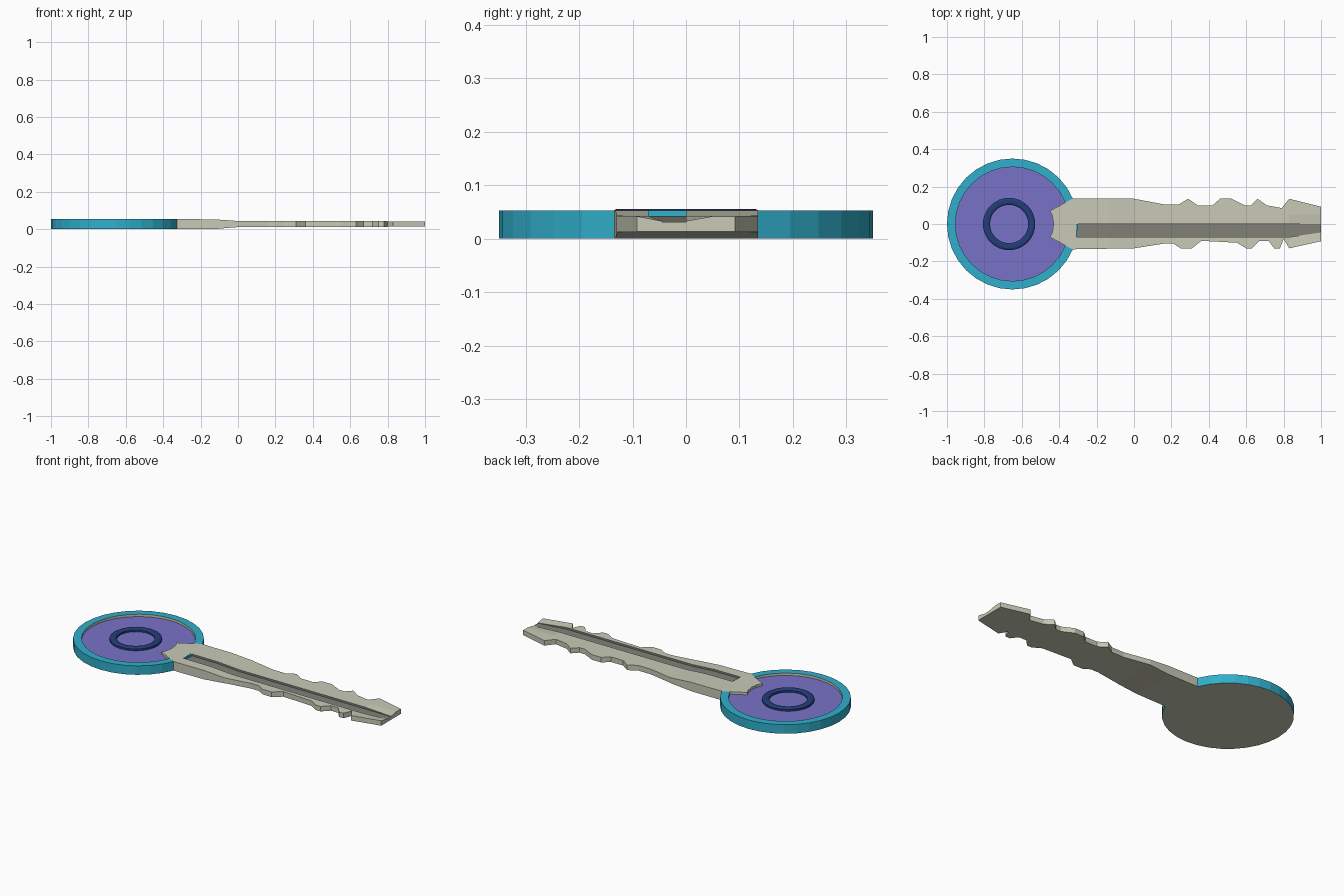
import bpy, bmesh
from math import sin, cos, pi

if "Cube" in bpy.data.objects:
    bpy.data.objects.remove(bpy.data.objects["Cube"])


def material(name, rgb):
    m = bpy.data.materials.new(name)
    m.diffuse_color = (*rgb, 1)
    m.use_nodes = True
    m.node_tree.nodes["Principled BSDF"].inputs["Base Color"].default_value = m.diffuse_color
    return m


METAL = material("pale_metal", (0.58, 0.59, 0.47))
DARK = material("groove_grey", (0.22, 0.22, 0.19))
TEAL = material("teal", (0.03, 0.43, 0.60))
PURPLE = material("purple", (0.19, 0.17, 0.58))
NAVY = material("navy", (0.017, 0.045, 0.19))


def finish(name, bm, mats):
    bmesh.ops.remove_doubles(bm, verts=bm.verts, dist=1e-5)
    bmesh.ops.recalc_face_normals(bm, faces=bm.faces)
    me = bpy.data.meshes.new(name)
    bm.to_mesh(me)
    bm.free()
    for m in mats:
        me.materials.append(m)
    ob = bpy.data.objects.new(name, me)
    bpy.context.collection.objects.link(ob)
    return ob


def lathe(name, cx, profile, bands, mats, n=32, closed=False):
    """Spin (radius, z) points; open profiles get caps using first/last band."""
    bm = bmesh.new()
    rings = [[bm.verts.new((cx + r * cos(2 * pi * i / n), r * sin(2 * pi * i / n), z))
              for i in range(n)] for r, z in profile]
    pairs = list(zip(rings, rings[1:] + rings[:1]))
    if not closed:
        pairs.pop()
        bm.faces.new(rings[0]).material_index = bands[-2]
        bm.faces.new(rings[-1]).material_index = bands[-1]
    for (a, b), mi in zip(pairs, bands):
        for i in range(n):
            j = (i + 1) % n
            bm.faces.new((a[i], a[j], b[j], b[i])).material_index = mi
    return finish(name, bm, mats)


# Round head: teal rim, recessed purple floor, metal underside
lathe("key_head", -0.65, [(0.35, 0), (0.35, 0.053), (0.305, 0.053), (0.305, 0.039)],
      [1, 1, 0, 0, 2], [METAL, TEAL, PURPLE])

# Raised ring on the head
lathe("head_ring", -0.668,
      [(0.14, 0.036), (0.14, 0.05), (0.13, 0.0555), (0.112, 0.0555), (0.102, 0.05), (0.102, 0.036)],
      [0] * 6, [NAVY], closed=True)

# Forked tab where the blade overlaps the head
bm = bmesh.new()
tab = [(-0.31, 0.135), (-0.33, 0.135), (-0.45, 0.07), (-0.437, 0.045), (-0.43, 0.0)]
tab += [(x, -y) for x, y in reversed(tab[:-1])]
low = [bm.verts.new((x, y, 0.0)) for x, y in tab]
top = [bm.verts.new((x, y, 0.0535)) for x, y in tab]
bm.faces.new(low)
bm.faces.new(top)
for i in range(len(tab)):
    j = (i + 1) % len(tab)
    bm.faces.new((low[i], low[j], top[j], top[i]))
finish("blade_tab", bm, [METAL])

# Blade profiles: toothed edges, thickness and groove along x
START = -0.31
UPPER = [(START, .135), (0, .135), (.16, .105), (.24, .105), (.29, .135), (.34, .10), (.42, .10),
         (.46, .135), (.52, .135), (.59, .10), (.625, .10), (.66, .135), (.71, .10), (.79, .085),
         (.83, .135), (1, .092)]
LOWER = [(START, -.135), (0, -.13), (.16, -.105), (.21, -.105), (.25, -.13), (.31, -.13),
         (.36, -.09), (.55, -.10), (.60, -.13), (.63, -.13), (.67, -.09), (.72, -.09),
         (.75, -.13), (.78, -.13), (.80, -.08), (.83, -.13), (1, -.092)]
TOP = [(START, .0535), (-.13, .0525), (.01, .043), (1, .042)]
BOTTOM = [(START, 0), (-.13, 0), (.01, .012), (1, .013)]
GROOVE_EDGE = [(START, -.07), (.83, -.07), (1, -.045)]
TIP_DIP = [(START, 0), (.83, 0), (1, .009)]


def at(table, x):
    for (x0, v0), (x1, v1) in zip(table, table[1:]):
        if x <= x1:
            return v0 + (v1 - v0) * (x - x0) / (x1 - x0)
    return table[-1][1]


def section(x):
    t, b, d = at(TOP, x), at(BOTTOM, x), at(TIP_DIP, x)
    g, lo, up = at(GROOVE_EDGE, x), at(LOWER, x), at(UPPER, x)
    floor = t - 0.011
    return [(x, lo, b), (x, up, b), (x, up, t), (x, 0.05, t), (x, 0, t - d),
            (x, 0, floor), (x, g, floor), (x, g, t - d), (x, lo, t)]


# Toothed blade lofted through the cross-sections
bm = bmesh.new()
stations = sorted({x for tb in (UPPER, LOWER, TOP, GROOVE_EDGE) for x, _ in tb})
loops = [[bm.verts.new(p) for p in section(x)] for x in stations]
for a, b in zip(loops, loops[1:]):
    for i in range(9):
        j = (i + 1) % 9
        bm.faces.new((a[i], b[i], b[j], a[j])).material_index = int(i in (4, 5, 6))
bm.faces.new(loops[0])
bm.faces.new(loops[-1])
finish("blade", bm, [METAL, DARK])
